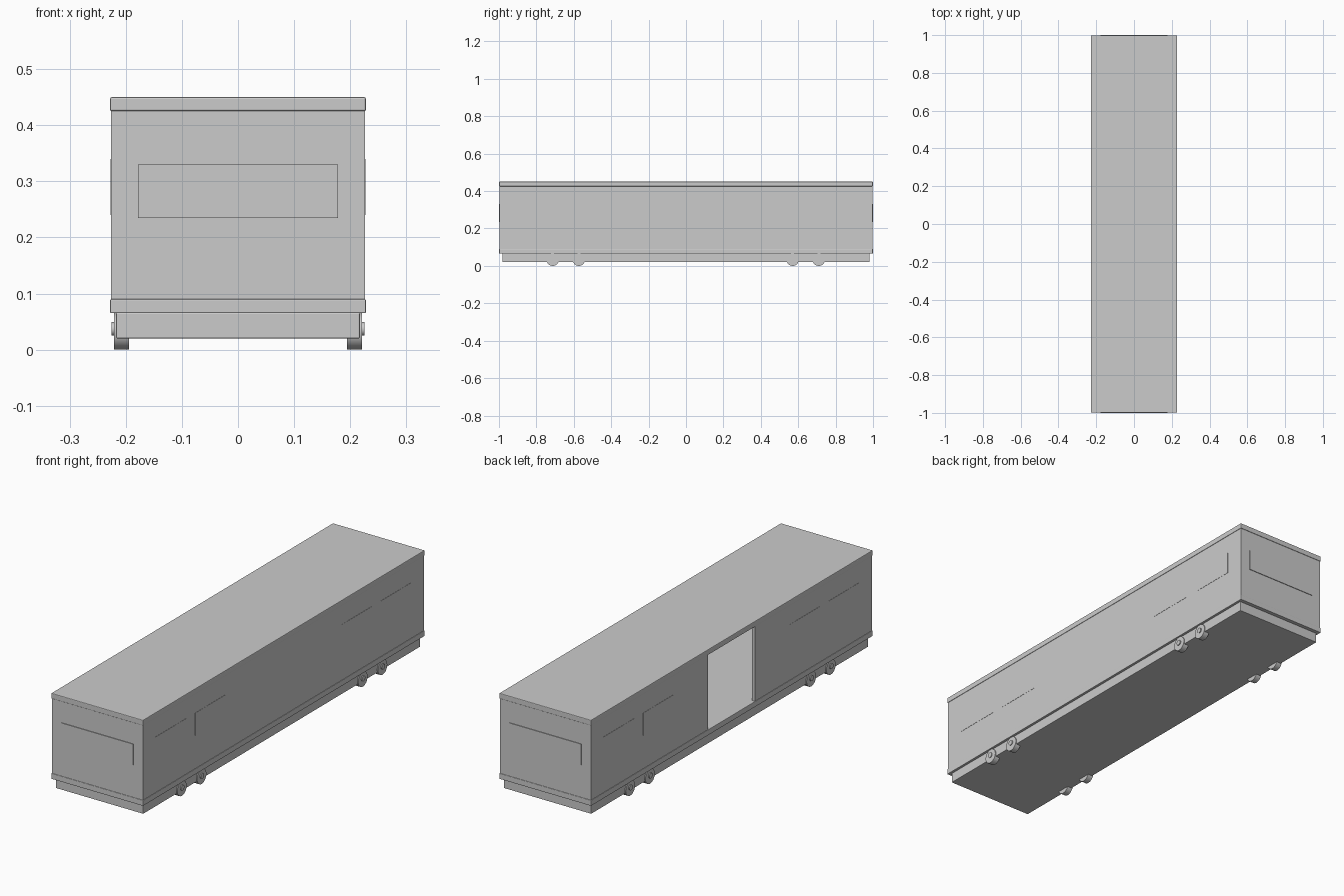
import bpy
import math

cube = bpy.data.objects.get("Cube")
if cube:
    bpy.data.objects.remove(cube, do_unlink=True)

# One plain grey for the whole car
grey = bpy.data.materials.new("plain_grey")
grey.use_nodes = True
colour = (0.6, 0.6, 0.6, 1)
grey.diffuse_color = colour
grey.node_tree.nodes["Principled BSDF"].inputs["Base Color"].default_value = colour


def box(name, x, y, z, bevel=0):
    """Box spanning the (low, high) range on each axis."""
    spans = (x, y, z)
    bpy.ops.mesh.primitive_cube_add(size=1, location=[sum(s) / 2 for s in spans])
    ob = bpy.context.object
    ob.name = name
    ob.scale = [s[1] - s[0] for s in spans]
    bpy.ops.object.transform_apply(location=False, rotation=False, scale=True)
    ob.data.materials.append(grey)
    if bevel:
        mod = ob.modifiers.new("soft_edge", "BEVEL")
        mod.width = bevel
        mod.segments = 2
    return ob


def disc(name, radius, x, y, z):
    """Cylinder lying along x over the given range."""
    bpy.ops.mesh.primitive_cylinder_add(
        vertices=32, radius=radius, depth=abs(x[1] - x[0]),
        location=(sum(x) / 2, y, z), rotation=(0, math.pi / 2, 0))
    ob = bpy.context.object
    ob.name = name
    ob.data.materials.append(grey)
    bpy.ops.object.shade_smooth_by_angle()


def span(side, a, b):
    """Range from a to b, mirrored when side is -1."""
    return tuple(sorted((side * a, side * b)))


SIDE, END = 0.226, 0.997      # outer wall faces
THICK = 0.015                 # wall thickness
DOOR = 0.165                  # half width of the doorway
WALL_Z = (0.09, 0.425)

# Floor and roof slabs overhang the walls slightly
box("floor_slab", (-0.228, 0.228), (-0.999, 0.999), (0.065, 0.09), 0.002)
box("roof_slab", (-0.228, 0.228), (-0.999, 0.999), (0.425, 0.45), 0.003)

# Left wall is closed, right wall has a central doorway
inner = END - THICK
box("left_wall", (SIDE - THICK, SIDE), (-inner, inner), WALL_Z)
for side, end in ((-1, "front"), (1, "back")):
    box(end + "_right_wall", (-SIDE, THICK - SIDE), span(side, DOOR, inner), WALL_Z)
    box(end + "_wall", (-SIDE, SIDE), span(side, inner, END), WALL_Z)
    # Wide end window
    box(end + "_window", (-0.178, 0.178), span(side, END - 0.001, 1), (0.235, 0.33))

# Paired side windows near each end
for sx, flank in ((1, "left"), (-1, "right")):
    for sy, end in ((-1, "front"), (1, "back")):
        for a, b, spot in ((0.41, 0.627, "inner"), (0.69, 0.908, "outer")):
            box(f"{end}_{flank}_{spot}_window", span(sx, SIDE - 0.001, SIDE + 0.001),
                span(sy, a, b), (0.24, 0.34))

# Underframe skirt below the floor
box("underframe", (-0.217, 0.217), (-0.982, 0.982), (0.02, 0.066), 0.002)

# Wheels with hubs, two axles at each end
for sx, flank in ((1, "left"), (-1, "right")):
    for i, y in enumerate((-0.713, -0.573, 0.57, 0.71)):
        disc(f"{flank}_wheel_{i + 1}", 0.033, span(sx, 0.194, 0.221), y, 0.033)
        disc(f"{flank}_hub_{i + 1}", 0.012, span(sx, 0.22, 0.225), y, 0.037)
